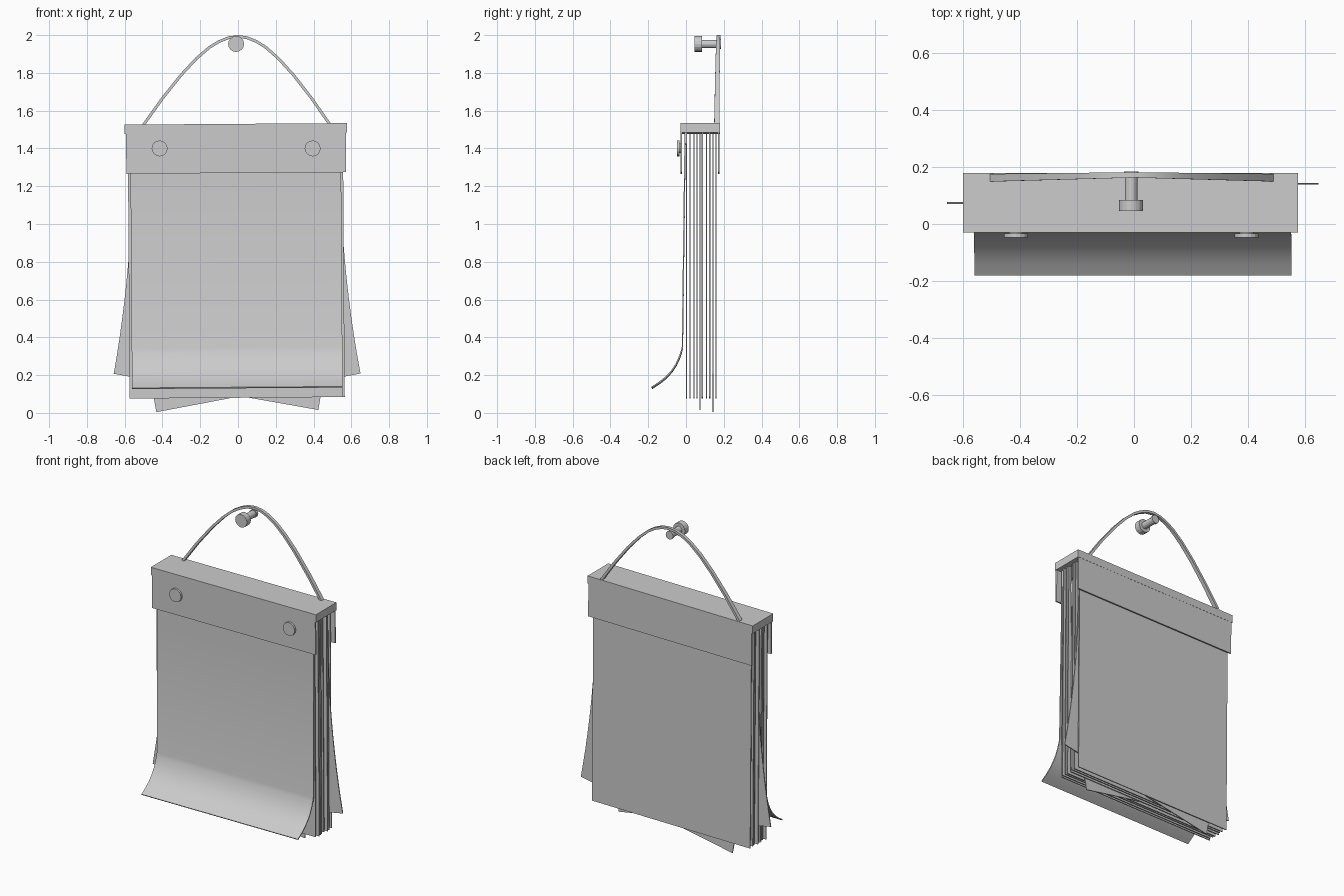
import bpy, bmesh, math
from mathutils import Matrix, Vector

if "Cube" in bpy.data.objects:
    bpy.data.objects.remove(bpy.data.objects["Cube"])

# slight clockwise hang of the pad, turned about the binder centre
PIVOT = Vector((-0.012, 0, 1.4))
TILT = Matrix.Translation(PIVOT) @ Matrix.Rotation(math.radians(-0.4), 4, 'Y') @ Matrix.Translation(-PIVOT)


def loft(name, rings, smooth=False, tilt=True):
    """Skin a list of four-cornered rings into a closed strip."""
    bm = bmesh.new()
    rows = [[bm.verts.new(p) for p in r] for r in rings]
    for a, b in zip(rows, rows[1:]):
        for i in range(4):
            j = (i + 1) % 4
            bm.faces.new((a[i], a[j], b[j], b[i]))
    bm.faces.new(rows[0])
    bm.faces.new(rows[-1])
    bmesh.ops.recalc_face_normals(bm, faces=bm.faces)
    if tilt:
        bm.transform(TILT)
    me = bpy.data.meshes.new(name)
    bm.to_mesh(me)
    bm.free()
    ob = bpy.data.objects.new(name, me)
    bpy.context.collection.objects.link(ob)
    if smooth:
        for p in me.polygons:
            p.use_smooth = True
        bpy.context.view_layer.objects.active = ob
        ob.select_set(True)
        bpy.ops.object.shade_smooth_by_angle(angle=math.radians(30))
        ob.select_set(False)
    return ob


def box(name, x0, x1, y0, y1, z0, z1):
    return loft(name, [[(x0, y0, z), (x1, y0, z), (x1, y1, z), (x0, y1, z)] for z in (z0, z1)])


def disc(name, x, z, y0, y1, r0, r1, sides=16):
    """Cylinder or cone lying along y, front radius r0."""
    bpy.ops.mesh.primitive_cone_add(vertices=sides, radius1=r0, radius2=r1, depth=y1 - y0,
                                    location=(x, (y0 + y1) / 2, z), rotation=(-math.pi / 2, 0, 0))
    ob = bpy.context.object
    ob.name = name
    ob.select_set(False)
    return ob


# binder: top bar with front and back flaps
box("binder_top", -0.60, 0.577, -0.03, 0.179, 1.48, 1.53)
box("binder_front_flap", -0.592, 0.572, -0.03, -0.02, 1.27, 1.50)
box("binder_back_flap", -0.592, 0.572, 0.169, 0.178, 1.27, 1.50)

# flat inner pages
for i, y in enumerate((0.003, 0.022, 0.043, 0.058, 0.086, 0.108, 0.126, 0.158)):
    dx = 0.004 * ((i * 3) % 4 - 1.5)
    box(f"page_{i + 1}", -0.577 + dx, 0.55 + dx, y - 0.003, y + 0.003, 0.08, 1.48)

# front page with curled lower edge
T = 0.007
prof = [(-0.004, 1.48), (-0.008, 1.2), (-0.019, 0.345), (-0.026, 0.318), (-0.037, 0.287), (-0.053, 0.253),
        (-0.075, 0.220), (-0.105, 0.187), (-0.140, 0.159), (-0.180, 0.133)]
rings = []
for i, (y, z) in enumerate(prof):
    a, b = prof[max(i - 1, 0)], prof[min(i + 1, len(prof) - 1)]
    d = Vector((b[0] - a[0], b[1] - a[1])).normalized() * T / 2
    oy, oz = d.y, -d.x
    rings.append([(-0.57, y + oy, z + oz), (0.545, y + oy, z + oz),
                  (0.545, y - oy, z - oz), (-0.57, y - oy, z - oz)])
loft("curled_front_page", rings, smooth=True)


# two loose pages that swing sideways along an arc
def swung_page(name, side, y, angle, length, half=0.55, n=12):
    z0 = 1.345
    rings = [[(-0.01 + s * half, yy, 1.48) for s, yy in
              ((-1, y - .003), (1, y - .003), (1, y + .003), (-1, y + .003))]]
    R = length / angle
    for k in range(n + 1):
        a = angle * k / n
        cx, cz = -0.008 + side * R * (1 - math.cos(a)), z0 - R * math.sin(a)
        ux, uz = math.cos(a) * half, side * math.sin(a) * half
        rings.append([(cx + s * ux, yy, cz + s * uz) for s, yy in
                      ((-1, y - .003), (1, y - .003), (1, y + .003), (-1, y + .003))])
    loft(name, rings, smooth=True, tilt=False)


swung_page("loose_page_left", -1, 0.074, 0.175, 1.24)
swung_page("loose_page_right", 1, 0.142, 0.187, 1.246)

# hanging strap: flat band, leaning back toward its peak
path = [(-0.50, 1.525), (-0.40, 1.665), (-0.30, 1.79), (-0.22, 1.876), (-0.15, 1.936), (-0.10, 1.966),
        (-0.05, 1.986), (0, 1.9925)]
path += [(-x * 0.975, z) for x, z in reversed(path[:-1])]
rings = []
for i, (x, z) in enumerate(path):
    a, b = path[max(i - 1, 0)], path[min(i + 1, len(path) - 1)]
    d = Vector((b[0] - a[0], b[1] - a[1])).normalized() * 0.0075
    t = abs(x) / 0.5
    y0, y1 = 0.163 - 0.014 * t, 0.182 - 0.006 * t
    rings.append([(x - d.y, y0, z + d.x), (x - d.y, y1, z + d.x),
                  (x + d.y, y1, z - d.x), (x + d.y, y0, z - d.x)])
loft("hanging_strap", rings, smooth=True, tilt=False)

# rivets on the front flap
for side, x in (("left", -0.415), ("right", 0.395)):
    disc(f"rivet_{side}", x, 1.40, -0.048, -0.034, 0.042, 0.042)
    disc(f"rivet_stem_{side}", x, 1.40, -0.036, -0.025, 0.025, 0.025)

# wall peg holding the strap
disc("peg_head", -0.01, 1.953, 0.046, 0.085, 0.042, 0.042)
disc("peg_shaft", -0.01, 1.953, 0.083, 0.172, 0.022, 0.022)
disc("peg_base", -0.01, 1.953, 0.168, 0.184, 0.026, 0.026)
